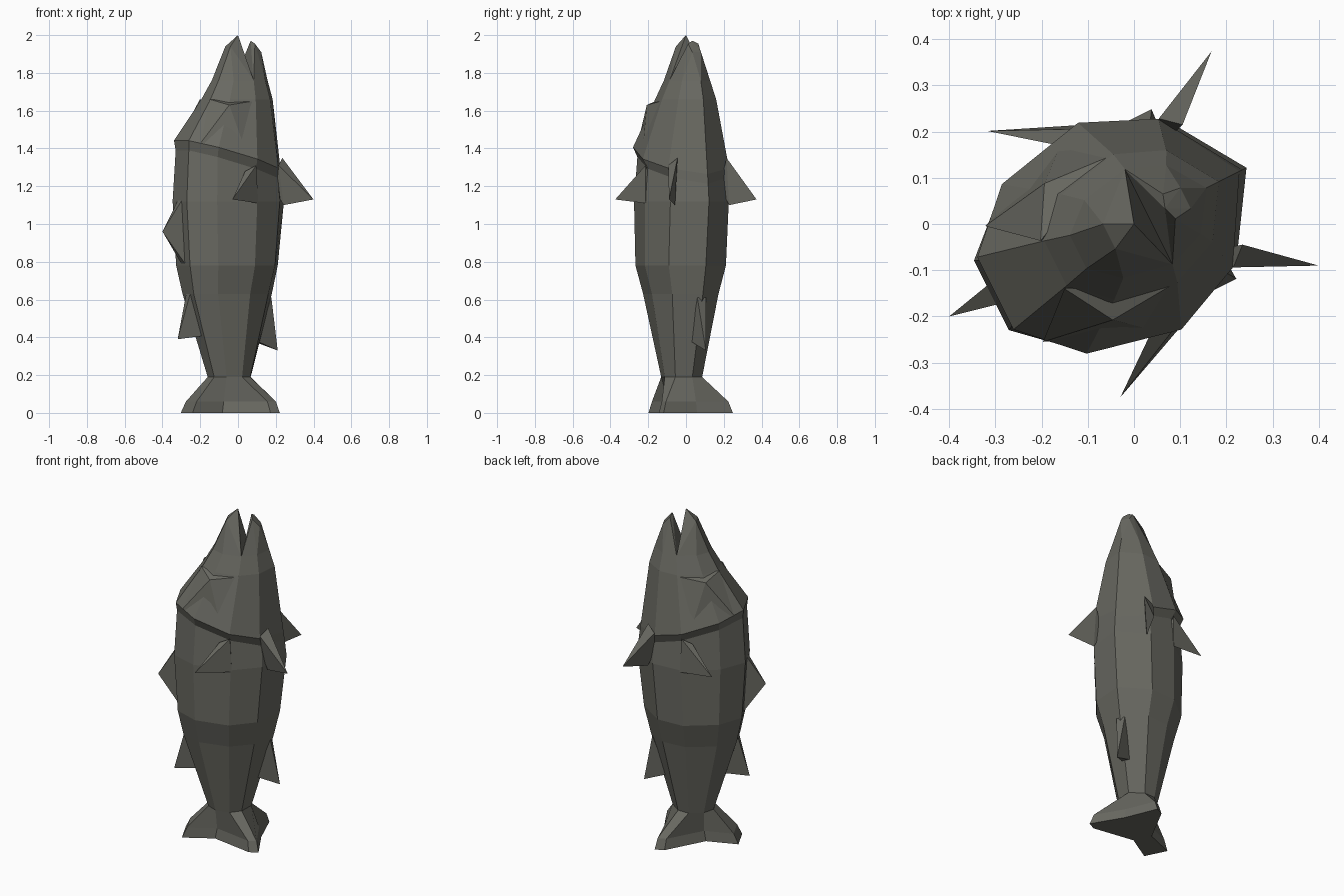
import bpy, bmesh

if "Cube" in bpy.data.objects:
    bpy.data.objects.remove(bpy.data.objects["Cube"])

MAT = bpy.data.materials.new("dark_grey")
MAT.diffuse_color = (0.14, 0.14, 0.12, 1)
MAT.use_nodes = True
MAT.node_tree.nodes["Principled BSDF"].inputs["Base Color"].default_value = MAT.diffuse_color


def place(u, w, z):
    """Fish axes (u towards the belly, w sideways) to the turned world frame."""
    return (0.8944 * u + 0.4472 * w, 0.4472 * u - 0.8944 * w, z)


def finish(bm, name):
    bmesh.ops.recalc_face_normals(bm, faces=bm.faces)
    me = bpy.data.meshes.new(name)
    bm.to_mesh(me)
    bm.free()
    me.materials.append(MAT)
    bpy.context.collection.objects.link(bpy.data.objects.new(name, me))


def hull(name, pts):
    bm = bmesh.new()
    for p in pts:
        bm.verts.new(place(*p))
    res = bmesh.ops.convex_hull(bm, input=bm.verts)
    loose = [v for v in bm.verts if not v.link_faces]
    bmesh.ops.delete(bm, geom=loose, context='VERTS')
    finish(bm, name)


def pair(name, pts):
    for side, s in (("right", 1), ("left", -1)):
        hull(f"{side}_{name}", [(u, s * w, z) for u, w, z in pts])


def both(half):
    """Mirror a half outline, keeping midline points single."""
    return half + [(u, -w, z) for u, w, z in reversed(half) if w != 0]


def section(z, u0, u1, w, slant=0):
    half = []
    for t, k in ((0, .35), (.2, .82), (.55, 1), (.82, .72), (1, 0)):
        u = u0 + t * (u1 - u0)
        half.append((u, k * w, z + slant * (u + .03)))
    return both(half)


# Body with forked tail foot, lofted from tail to mouth corners
foot = [(-.304, .07), (-.12, .055), (.09, .205), (.145, .205), (.13, 0)]
rings = [both([(u, w, 0) for u, w in foot]),
         both([(u * .91, w * .9, .06) for u, w in foot])]
rings += [section(*s) for s in (
    (.19, -.16, .075, .11),
    (.63, -.295, .20, .19),
    (.78, -.325, .235, .235),
    (1.12, -.345, .272, .24),
    (1.30, -.33, .262, .222, -.3),
    (1.35, -.335, .255, .25, -.3),
    (1.66, -.19, .205, .155),
    (1.76, -.135, .175, .115))]
bm = bmesh.new()
vr = [[bm.verts.new(place(*p)) for p in r] for r in rings]
n = len(vr[0])
for a, b in zip(vr, vr[1:]):
    for i in range(n):
        j = (i + 1) % n
        bm.faces.new((a[i], a[j], b[j], b[i]))
bm.faces.new(vr[0])
bm.faces.new(vr[-1])
finish(bm, "body")

# Open jaws, meeting at the mouth corners
top = rings[-1]
hull("upper_jaw", [p for p in top if p[0] < .04]
     + both([(-.06, .03, 1.94), (.035, .115, 1.76), (0, 0, 2)]))
hull("lower_jaw", [p for p in top if p[0] > .03]
     + both([(.035, .112, 1.76), (.085, .03, 1.955), (.125, .025, 1.91), (.075, 0, 1.97)]))

# Brow shelves over the cheeks
pair("brow", [(-.197, .058, 1.66), (.009, .155, 1.65), (-.134, .165, 1.63),
              (-.29, .14, 1.43), (-.07, .22, 1.40), (-.1, .05, 1.5)])

# Paired side and belly fins
pair("side_fin", [(-.194, .322, 1.13), (-.01, .235, 1.31), (-.07, .225, 1.28),
                  (.0, .24, 1.11), (-.01, .18, 1.2)])
pair("belly_fin", [(.317, .259, 1.13), (.19, .145, 1.35), (.15, .18, 1.31),
                   (.19, .16, 1.10), (.14, .13, 1.2)])

# Midline fins
for name, tip, upper, lower in (
        ("back_fin", (-.447, .96), (-.335, 1.14), (-.31, .77)),
        ("rear_back_fin", (-.357, .39), (-.29, .65), (-.2, .41)),
        ("rear_belly_fin", (.235, .33), (.185, .61), (.1, .38))):
    hull(name, both([(upper[0], .025, upper[1]), (lower[0], .025, lower[1]),
                     (tip[0], 0, tip[1])]))
